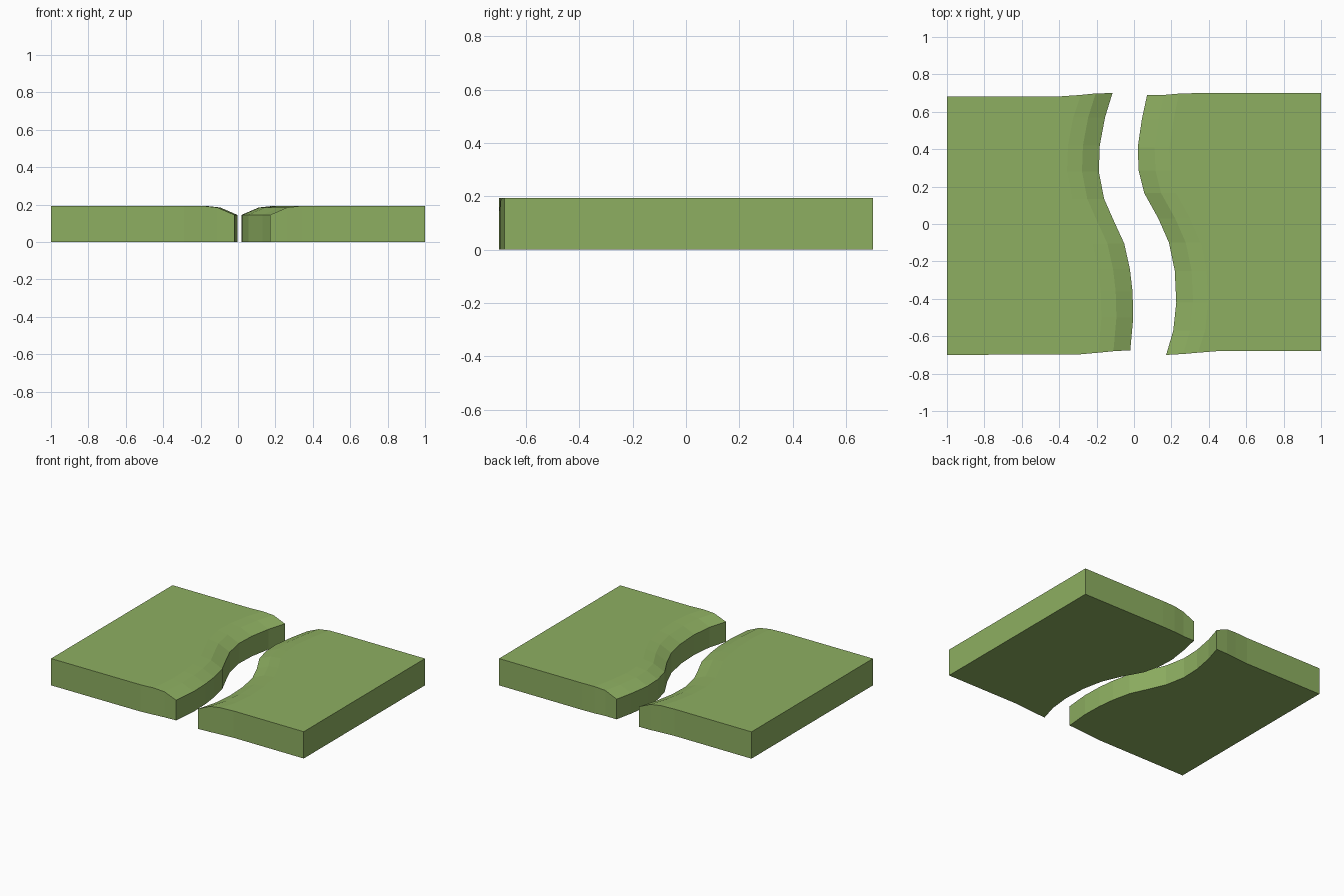
import bpy, bmesh

if "Cube" in bpy.data.objects:
    bpy.data.objects.remove(bpy.data.objects["Cube"])

grass = bpy.data.materials.new("grass")
grass.diffuse_color = (0.27, 0.43, 0.12, 1)
grass.use_nodes = True
grass.node_tree.nodes["Principled BSDF"].inputs["Base Color"].default_value = grass.diffuse_color

# Bank section running from the river lip out to the tile edge:
# (distance from lip, height); the last column sits on x = +-1
SECTION = [(0.0, 0.145), (0.09, 0.184), (0.17, 0.193), (0.27, 0.193), (None, 0.193)]


def river_bank(name, side, lip, back_y, front_y):
    """Loft the section along the lip (back to front); the two end
    rows take one y value per column."""
    bm = bmesh.new()
    top, bottom = [], []
    last = len(lip) - 1
    for i, (x, y) in enumerate(lip):
        ys = back_y if i == 0 else front_y if i == last else [y] * len(SECTION)
        t_row, b_row = [], []
        for (d, z), yy in zip(SECTION, ys):
            px = side if d is None else x + side * d
            t_row.append(bm.verts.new((px, yy, z)))
            b_row.append(bm.verts.new((px, yy, 0)))
        top.append(t_row)
        bottom.append(b_row)
    n = len(SECTION)
    # Grass surface and underside
    for i in range(last):
        for j in range(n - 1):
            for g in (top, bottom):
                bm.faces.new((g[i][j], g[i][j + 1], g[i + 1][j + 1], g[i + 1][j]))
        # River wall and outer wall
        for j in (0, n - 1):
            bm.faces.new((top[i][j], top[i + 1][j], bottom[i + 1][j], bottom[i][j]))
    # End walls
    for i in (0, last):
        for j in range(n - 1):
            bm.faces.new((top[i][j], top[i][j + 1], bottom[i][j + 1], bottom[i][j]))
    bmesh.ops.recalc_face_normals(bm, faces=bm.faces)
    mesh = bpy.data.meshes.new(name)
    bm.to_mesh(mesh)
    bm.free()
    mesh.materials.append(grass)
    obj = bpy.data.objects.new(name, mesh)
    bpy.context.collection.objects.link(obj)


# Left bank of the river
river_bank("left_bank", -1,
           [(-0.115, 0.70), (-0.155, 0.57), (-0.183, 0.42), (-0.188, 0.28),
            (-0.16, 0.135), (-0.105, 0.01), (-0.052, -0.105), (-0.022, -0.24),
            (-0.008, -0.36), (-0.004, -0.50), (-0.02, -0.675)],
           [0.70, 0.698, 0.69, 0.683, 0.683],
           [-0.675, -0.68, -0.688, -0.697, -0.70])

# Right bank of the river
river_bank("right_bank", 1,
           [(0.07, 0.69), (0.042, 0.56), (0.02, 0.41), (0.025, 0.285),
            (0.055, 0.165), (0.13, 0.03), (0.187, -0.10), (0.218, -0.25),
            (0.226, -0.42), (0.21, -0.57), (0.172, -0.70)],
           [0.69, 0.69, 0.697, 0.70, 0.70],
           [-0.70, -0.695, -0.688, -0.68, -0.68])
